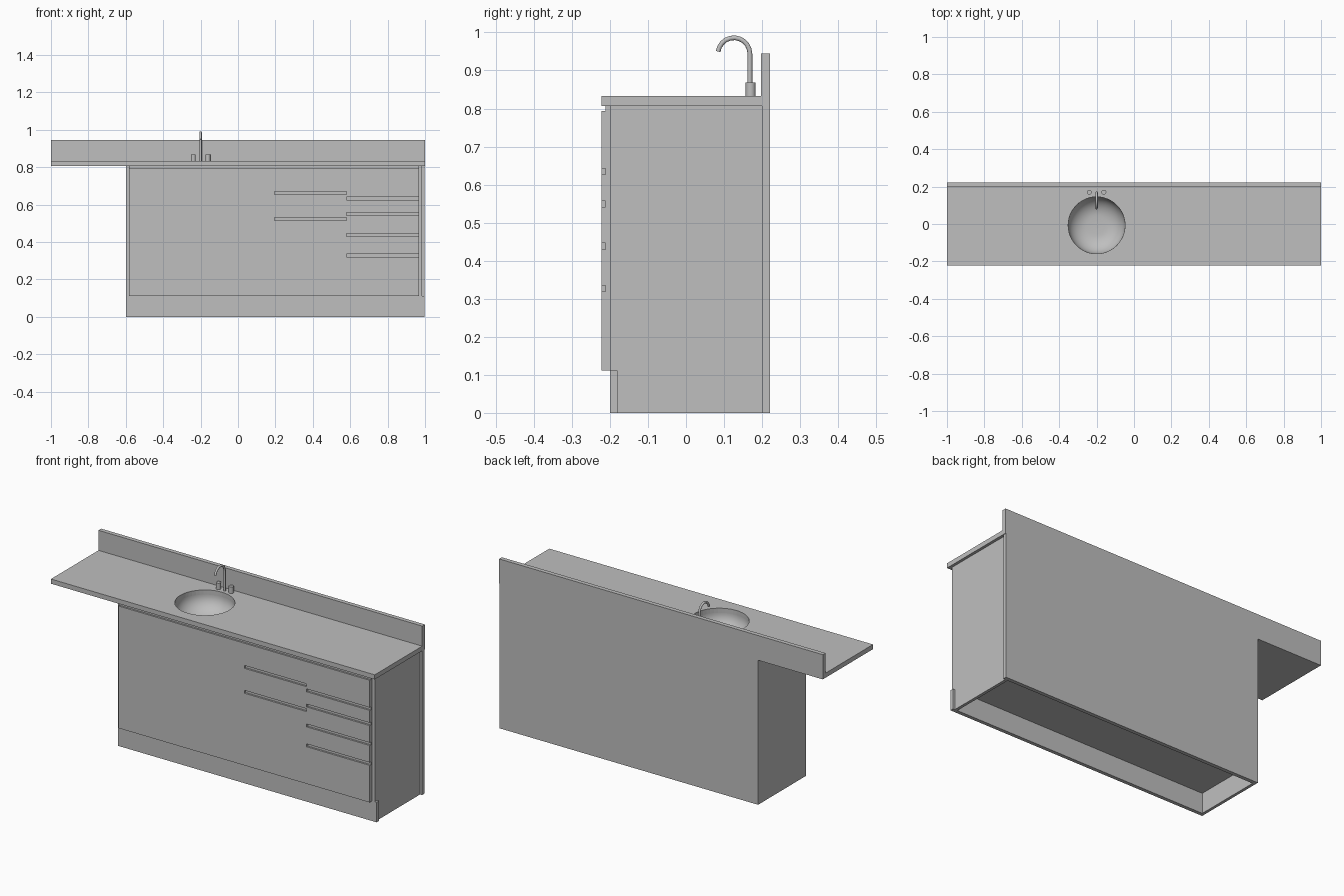
import bpy, bmesh, math
from mathutils import Vector

if "Cube" in bpy.data.objects:
    bpy.data.objects.remove(bpy.data.objects["Cube"])

grey = bpy.data.materials.new("plain grey")
grey.use_nodes = True
COLOUR = (0.52, 0.52, 0.52, 1)
grey.diffuse_color = COLOUR
grey.node_tree.nodes["Principled BSDF"].inputs["Base Color"].default_value = COLOUR


def finish(name, bm, smooth=False):
    bmesh.ops.recalc_face_normals(bm, faces=bm.faces)
    mesh = bpy.data.meshes.new(name)
    bm.to_mesh(mesh)
    bm.free()
    mesh.materials.append(grey)
    obj = bpy.data.objects.new(name, mesh)
    bpy.context.collection.objects.link(obj)
    if smooth:
        bpy.ops.object.select_all(action="DESELECT")
        obj.select_set(True)
        bpy.context.view_layer.objects.active = obj
        bpy.ops.object.shade_smooth_by_angle(angle=math.radians(35))
    return obj


def box(name, x, y, z):
    bm = bmesh.new()
    bmesh.ops.create_cube(bm, size=1)
    for v in bm.verts:
        v.co = [lo + (hi - lo) * (c + 0.5) for c, (lo, hi) in zip(v.co, (x, y, z))]
    return finish(name, bm)


def prism_x(name, x, profile):
    """Extrude a (y, z) outline along x."""
    bm = bmesh.new()
    face = bm.faces.new([bm.verts.new((x[0], y, z)) for y, z in profile])
    new = bmesh.ops.extrude_face_region(bm, geom=[face])["geom"]
    verts = [g for g in new if isinstance(g, bmesh.types.BMVert)]
    bmesh.ops.translate(bm, verts=verts, vec=(x[1] - x[0], 0, 0))
    return finish(name, bm)


def cylinder(name, centre, radius, z, sides=32, smooth=True):
    bm = bmesh.new()
    bmesh.ops.create_cone(bm, cap_ends=True, segments=sides, radius1=radius,
                          radius2=radius, depth=z[1] - z[0])
    bmesh.ops.translate(bm, verts=bm.verts, vec=(*centre, sum(z) / 2))
    return finish(name, bm, smooth)


def lathe(name, centre, profile, sides=48):
    """Spin an open (radius, z) profile about a vertical axis."""
    bm = bmesh.new()
    verts = [bm.verts.new((centre[0] + r, centre[1], z)) for r, z in profile]
    edges = [bm.edges.new(pair) for pair in zip(verts, verts[1:])]
    bmesh.ops.spin(bm, geom=verts + edges, cent=(*centre, 0), axis=(0, 0, 1),
                   angle=math.tau, steps=sides)
    bmesh.ops.remove_doubles(bm, verts=bm.verts, dist=1e-5)
    return finish(name, bm, True)


def cut(obj, cutters):
    for cutter in cutters:
        cutter.hide_render = True
        mod = obj.modifiers.new("cut", "BOOLEAN")
        mod.operation, mod.solver, mod.object = "DIFFERENCE", "EXACT", cutter
        bpy.context.view_layer.objects.active = obj
        bpy.ops.object.modifier_apply(modifier=mod.name)
        bpy.data.objects.remove(cutter)


LEFT, RIGHT = -0.6, 0.985
FRONT, CARCASS, BACK = -0.222, -0.2, 0.221
KICK, UNDER, TOP = 0.112, 0.807, 0.833
SINK = (-0.2, -0.007)
BOWL = 0.152

# Worktop with round sink opening, and the upstand behind it
worktop = box("worktop", (-1, 1), (FRONT, 0.197), (UNDER, TOP))
cut(worktop, [cylinder("sink_cutter", SINK, BOWL, (0.7, 0.9), 48, False)])
box("splashback", (-1, 1), (0.197, BACK), (UNDER, 0.945))

# Carcass panels; the sides are notched for the plinth
side = [(-0.18, 0), (0.2, 0), (0.2, UNDER), (CARCASS, UNDER), (CARCASS, KICK), (-0.18, KICK)]
prism_x("left_end_panel", (RIGHT - 0.016, RIGHT), side)
prism_x("right_end_panel", (LEFT, LEFT + 0.016), side)
box("back_panel", (LEFT, 0.997), (0.2, BACK), (0, UNDER))
box("plinth", (LEFT, 0.997), (CARCASS, -0.18), (0, KICK))
box("cabinet_floor", (LEFT + 0.016, RIGHT - 0.016), (CARCASS, 0.2), (KICK, KICK + 0.016))

# Front panel with finger grooves for the drawers and along the top edge
door_x = (LEFT + 0.016, RIGHT - 0.016)
front = box("front_panel", door_x, (FRONT, CARCASS), (KICK, UNDER))
grooves = [((0.58, 1.1), z) for z in (0.327, 0.438, 0.549, 0.634)]
grooves += [((0.195, 0.579), z) for z in (0.523, 0.662)]
cutters = [box("groove_cutter", x, (-0.3, -0.212), (z - 0.008, z + 0.008)) for x, z in grooves]
cutters.append(box("top_groove_cutter", (-0.8, 1.1), (-0.3, -0.212), (0.794, 0.9)))
cut(front, cutters)

# Sink bowl: short straight wall, rounded into a shallow floor, with a drain
depth = 0.09
profile = [(BOWL, TOP - 0.001), (BOWL, UNDER)]
for i in range(1, 13):
    a = i / 12 * math.pi / 2
    profile.append((0.045 + (BOWL - 0.045) * math.cos(a), UNDER - depth * math.sin(a)))
profile.append((0, UNDER - depth - 0.002))
lathe("sink_bowl", SINK, profile)
cylinder("drain", SINK, 0.016, (UNDER - depth - 0.004, UNDER - depth + 0.001))

# Gooseneck spout swept along a bent path
path = [Vector((0, 0.168, TOP)), Vector((0, 0.168, 0.9))]
for i in range(11):
    a = math.radians(172) * i / 10
    path.append(Vector((0, 0.126 + 0.042 * math.cos(a), 0.944 + 0.042 * math.sin(a))))
bm = bmesh.new()
rings = []
for i, p in enumerate(path):
    t = (path[min(i + 1, len(path) - 1)] - path[max(i - 1, 0)]).normalized()
    n = Vector((1, 0, 0)).cross(t)
    rings.append([bm.verts.new(p + Vector((SINK[0], 0, 0)) + 0.0062 * (
        Vector((1, 0, 0)) * math.cos(k * math.tau / 16) + n * math.sin(k * math.tau / 16)))
        for k in range(16)])
for a, b in zip(rings, rings[1:]):
    for k in range(16):
        bm.faces.new((a[k], a[k - 1], b[k - 1], b[k]))
bm.faces.new(rings[0])
bm.faces.new(rings[-1])
finish("spout", bm, True)

# Pair of tap knobs
for name, offset in (("right_tap", -0.039), ("left_tap", 0.039)):
    cylinder(name, (SINK[0] + offset, 0.17), 0.013, (TOP, 0.869), 24)
